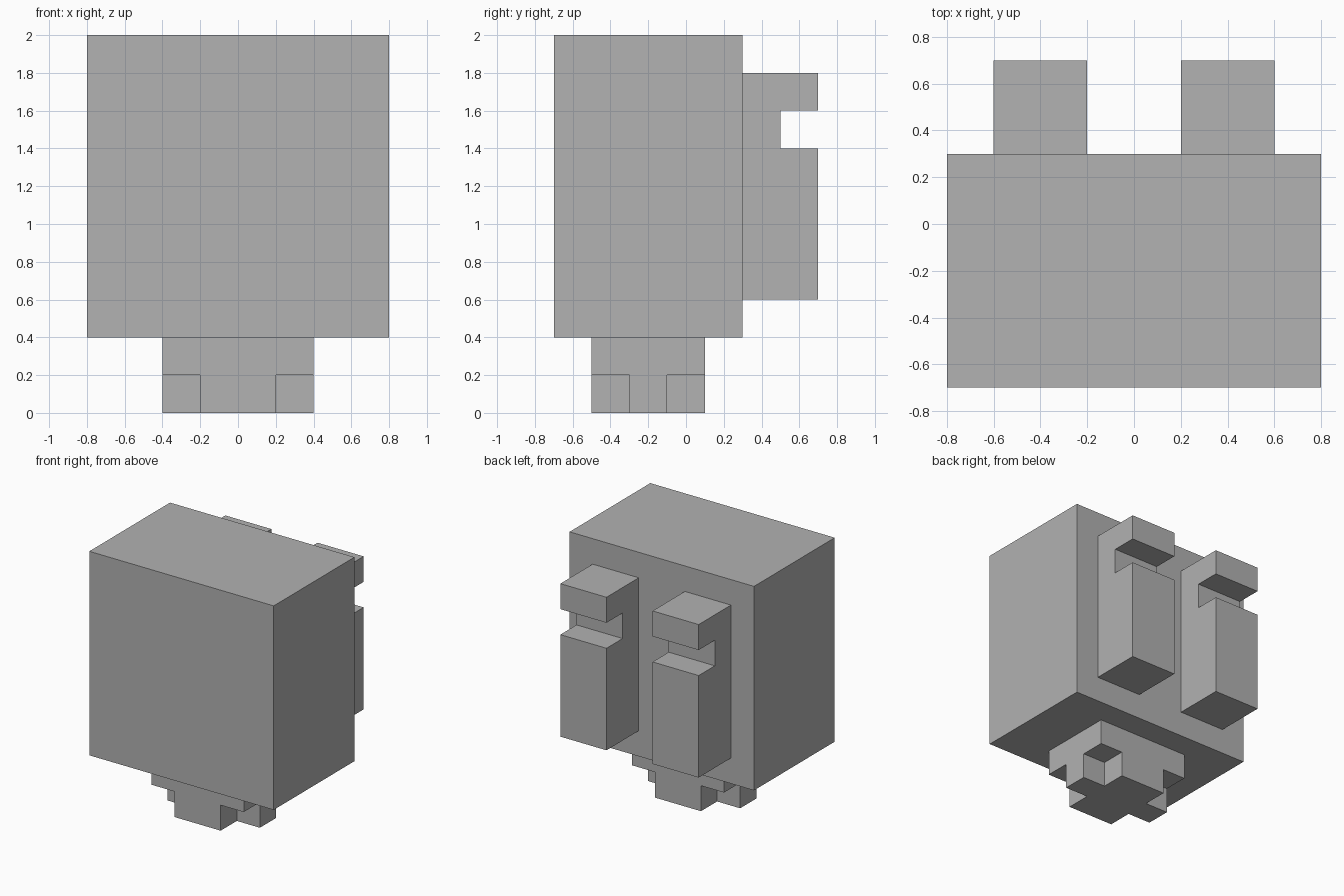
import bpy
import bmesh
from mathutils import Vector

cube = bpy.data.objects.get("Cube")
if cube:
    bpy.data.objects.remove(cube, do_unlink=True)

# Single plain grey
grey = bpy.data.materials.new("plain_grey")
grey.use_nodes = True
colour = (0.445, 0.445, 0.445, 1)
grey.diffuse_color = colour
grey.node_tree.nodes["Principled BSDF"].inputs["Base Color"].default_value = colour


def prism(name, outline, to_point, extrude):
    """Extrude a flat outline, placed in space by to_point."""
    bm = bmesh.new()
    face = bm.faces.new([bm.verts.new(to_point(a, b)) for a, b in outline])
    result = bmesh.ops.extrude_face_region(bm, geom=[face], use_keep_orig=True)
    moved = [g for g in result["geom"] if isinstance(g, bmesh.types.BMVert)]
    bmesh.ops.translate(bm, verts=moved, vec=Vector(extrude))
    bmesh.ops.recalc_face_normals(bm, faces=bm.faces)
    mesh = bpy.data.meshes.new(name)
    bm.to_mesh(mesh)
    bm.free()
    mesh.materials.append(grey)
    obj = bpy.data.objects.new(name, mesh)
    bpy.context.collection.objects.link(obj)
    return obj


def slab(name, x, y, z):
    """Box given by its (low, high) range on each axis."""
    outline = [(x[0], y[0]), (x[1], y[0]), (x[1], y[1]), (x[0], y[1])]
    return prism(name, outline, lambda a, b: (a, b, z[0]), (0, 0, z[1] - z[0]))


# Main block and the neck plate under it
slab("body", (-0.8, 0.8), (-0.7, 0.3), (0.4, 2.0))
slab("neck_plate", (-0.4, 0.4), (-0.5, 0.1), (0.2, 0.4))

# Cross-shaped foot
cross = [(-0.2, -0.5), (0.2, -0.5), (0.2, -0.3), (0.4, -0.3),
         (0.4, -0.1), (0.2, -0.1), (0.2, 0.1), (-0.2, 0.1),
         (-0.2, -0.1), (-0.4, -0.1), (-0.4, -0.3), (-0.2, -0.3)]
prism("cross_foot", cross, lambda a, b: (a, b, 0), (0, 0, 0.2))

# Pair of notched tanks on the back
tank = [(0.3, 0.6), (0.7, 0.6), (0.7, 1.4), (0.5, 1.4),
        (0.5, 1.6), (0.7, 1.6), (0.7, 1.8), (0.3, 1.8)]
for side, x in (("left", 0.2), ("right", -0.6)):
    prism(side + "_tank", tank, lambda a, b: (x, a, b), (0.4, 0, 0))
